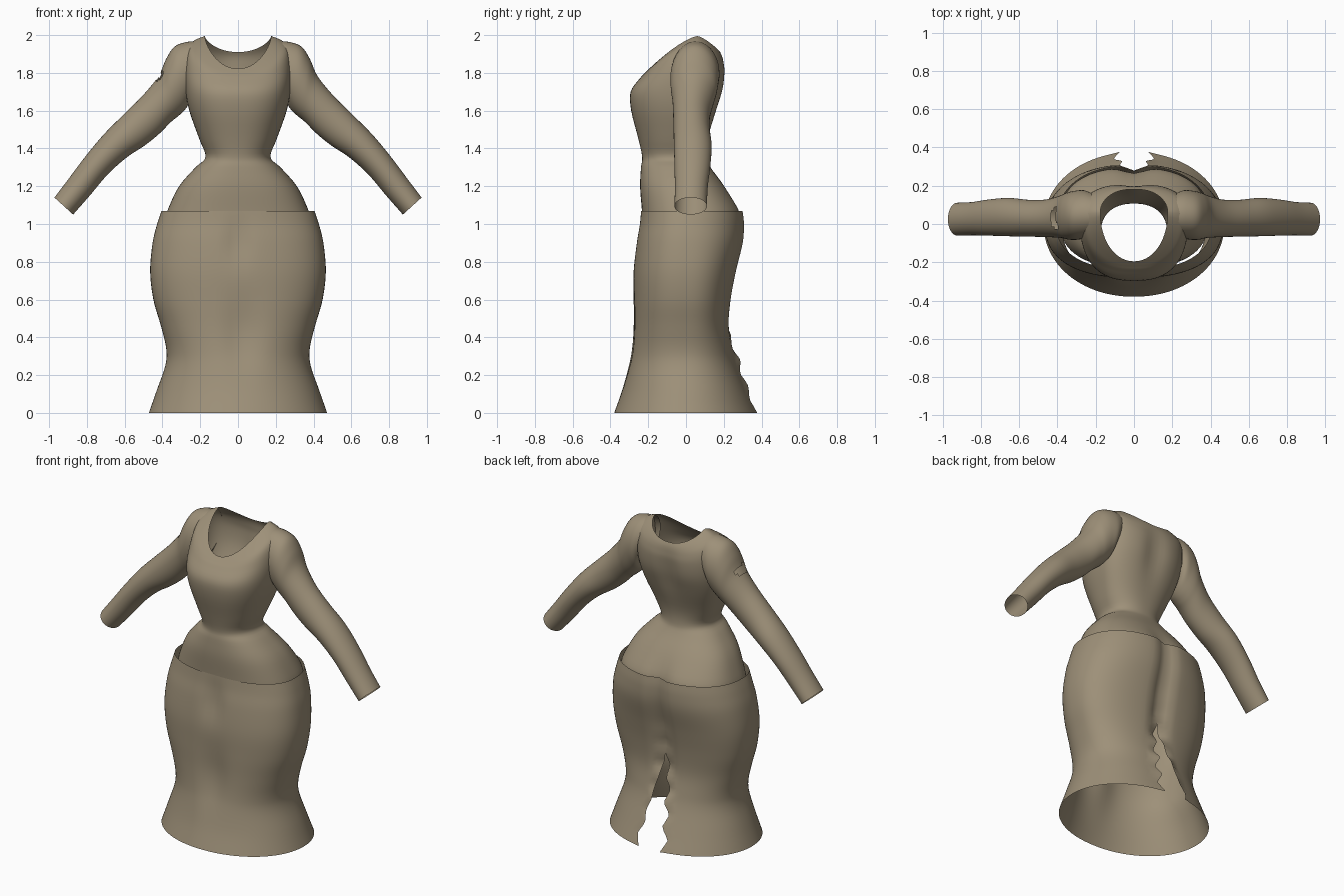
import bpy, bmesh, math
from mathutils import Vector

cloth = bpy.data.materials.new("taupe cloth")
cloth.diffuse_color = (0.34, 0.28, 0.19, 1)


def spline(rows, sub):
    """Smoothly resample rows of numbers (Catmull-Rom)."""
    out, n = [], len(rows)
    for i in range(n - 1):
        a, b, c, d = (rows[min(max(i + k, 0), n - 1)] for k in (-1, 0, 1, 2))
        for s in range(sub):
            t = s / sub
            out.append([0.5 * (2 * q + (r - p) * t + (2 * p - 5 * q + 4 * r - u) * t * t
                               + (3 * q - p - 3 * r + u) * t ** 3)
                        for p, q, r, u in zip(a, b, c, d)])
    return out + [list(rows[-1])]


def loft(name, rings, closed=True, drop=None):
    bm = bmesh.new()
    grid = [[bm.verts.new(p) for p in ring] for ring in rings]
    n = len(grid[0])
    for lo, hi in zip(grid, grid[1:]):
        for i in range(n if closed else n - 1):
            j = (i + 1) % n
            bm.faces.new((lo[i], lo[j], hi[j], hi[i]))
    if drop:
        bmesh.ops.delete(bm, geom=[f for f in bm.faces if drop(f.calc_center_median())],
                         context='FACES')
    bmesh.ops.remove_doubles(bm, verts=bm.verts, dist=0.0005)
    bmesh.ops.recalc_face_normals(bm, faces=bm.faces)
    me = bpy.data.meshes.new(name)
    bm.to_mesh(me)
    bm.free()
    me.materials.append(cloth)
    me.shade_smooth()
    ob = bpy.data.objects.new(name, me)
    bpy.context.collection.objects.link(ob)
    return ob


def bump(v, centre, width):
    return math.exp(-((v - centre) / width) ** 2)


def power(v, e):
    return math.copysign(abs(v) ** e, v)


# Skirt: height, half width, front y, back y, roundness
skirt_rows = [
    (0.00, 0.472, -0.380, 0.375, 0.97), (0.12, 0.430, -0.340, 0.325, 0.95),
    (0.25, 0.385, -0.310, 0.275, 0.92), (0.34, 0.380, -0.295, 0.250, 0.88),
    (0.46, 0.408, -0.285, 0.230, 0.84), (0.60, 0.448, -0.282, 0.240, 0.82),
    (0.75, 0.465, -0.280, 0.268, 0.82), (0.90, 0.452, -0.265, 0.305, 0.84),
    (1.00, 0.428, -0.248, 0.312, 0.86), (1.07, 0.405, -0.240, 0.305, 0.86)]
rings = []
for z, w, yf, yb, e in spline(skirt_rows, 5):
    # torn vent at the back, widening towards the hem
    vent = max(0, 0.55 - z) / 0.55
    zig = abs(((z / 0.14) % 1) * 2 - 1)
    gap = vent ** 0.8 * (0.075 + 0.045 * (1 - zig)) if vent else 0
    start = math.asin(min((gap / w) ** (1 / e), 1))
    ring = []
    for i in range(97):
        a = math.pi / 2 + start + (2 * math.pi - 2 * start) * i / 96
        s = math.sin(a)
        x = w * power(math.cos(a), e)
        y = (yb if s > 0 else -yf) * power(s, e)
        if s > 0:   # centre cleft and ragged vent edges
            y -= 0.045 * bump(x, 0, 0.05) * min(1, z / 0.4) * (1 - 0.3 * bump(z, 1.07, 0.2))
            y += 0.045 * zig * bump(abs(x), gap, 0.03) * bump(z, 0.36, 0.25)
        else:       # soft fold below the waist and between the knees
            y += 0.022 * bump(x, 0, 0.06) * bump(z, 0.90, 0.12)
            y += 0.025 * bump(x, 0.02, 0.09) * bump(z, 0.42, 0.2)
        ring.append((x, y, z))
    rings.append(ring)
loft("skirt", rings, closed=False)

# Bodice: half width, front y, side y, back y, front z, side z, back z, roundness
bodice_rows = [
    (0.388, -0.230, 0.02, 0.295, 1.02, 1.02, 1.02, 0.82),
    (0.370, -0.234, 0.02, 0.283, 1.08, 1.08, 1.08, 0.82),
    (0.312, -0.243, 0.00, 0.205, 1.20, 1.20, 1.20, 0.84),
    (0.225, -0.238, -0.03, 0.130, 1.30, 1.30, 1.30, 0.87),
    (0.172, -0.232, -0.04, 0.108, 1.355, 1.355, 1.355, 0.90),
    (0.205, -0.252, -0.03, 0.115, 1.45, 1.45, 1.45, 0.86),
    (0.258, -0.290, 0.00, 0.165, 1.60, 1.60, 1.60, 0.80),
    (0.280, -0.293, 0.02, 0.200, 1.70, 1.72, 1.71, 0.78),
    (0.284, -0.245, 0.04, 0.210, 1.77, 1.85, 1.80, 0.80),
    (0.268, -0.222, 0.05, 0.205, 1.795, 1.94, 1.85, 0.84),
    (0.225, -0.207, 0.055, 0.197, 1.81, 1.975, 1.885, 0.90),
    (0.176, -0.195, 0.06, 0.185, 1.822, 1.995, 1.91, 0.97)]
rings = []
for w, yf, ys, yb, zf, zs, zb, e in spline(bodice_rows, 4):
    ring = []
    for i in range(80):
        a = 2 * math.pi * i / 80
        s = math.sin(a)
        x = w * power(math.cos(a), e)
        y = ys + ((yb - ys) if s > 0 else (ys - yf)) * power(s, e)
        z = zs + ((zb if s > 0 else zf) - zs) * abs(s) ** 1.35
        if s > 0:   # hip cleft and spine hollow
            y -= 0.03 * bump(x, 0, 0.07) * bump(z, 1.02, 0.12)
            y -= 0.02 * bump(x, 0, 0.07) * bump(z, 1.72, 0.15)
        ring.append((x, y, z))
    rings.append(ring)
loft("bodice", rings)

# Sleeves: top edge x z, bottom edge x z, centre y, half depth
sleeve_rows = [
    (0.21, 1.968, 0.25, 1.68, 0.050, 0.115), (0.27, 1.964, 0.262, 1.635, 0.050, 0.127),
    (0.335, 1.940, 0.285, 1.60, 0.045, 0.128), (0.38, 1.875, 0.318, 1.57, 0.042, 0.122),
    (0.42, 1.785, 0.355, 1.54, 0.038, 0.110), (0.50, 1.685, 0.420, 1.475, 0.030, 0.098),
    (0.60, 1.585, 0.495, 1.415, 0.030, 0.096), (0.71, 1.475, 0.590, 1.352, 0.036, 0.100),
    (0.81, 1.355, 0.690, 1.262, 0.034, 0.095), (0.90, 1.235, 0.785, 1.150, 0.028, 0.087),
    (0.972, 1.14, 0.873, 1.05, 0.025, 0.086)]


def shoulder_tear(c):
    return ((c.y - 0.03) / 0.06) ** 2 + ((c.z - 1.785) / 0.025) ** 2 < 1 and c.x < -0.395


for side, label in ((-1, "right_sleeve"), (1, "left_sleeve")):
    rings = []
    for tx, tz, bx, bz, yc, hy in spline(sleeve_rows, 5):
        top, low = Vector((tx * side, yc, tz)), Vector((bx * side, yc, bz))
        mid, half = (top + low) / 2, (top - low) / 2
        rings.append([mid + half * math.cos(2 * math.pi * i / 40)
                      + Vector((0, hy * math.sin(2 * math.pi * i / 40), 0))
                      for i in range(40)])
    loft(label, rings, drop=shoulder_tear if side < 0 else None)
